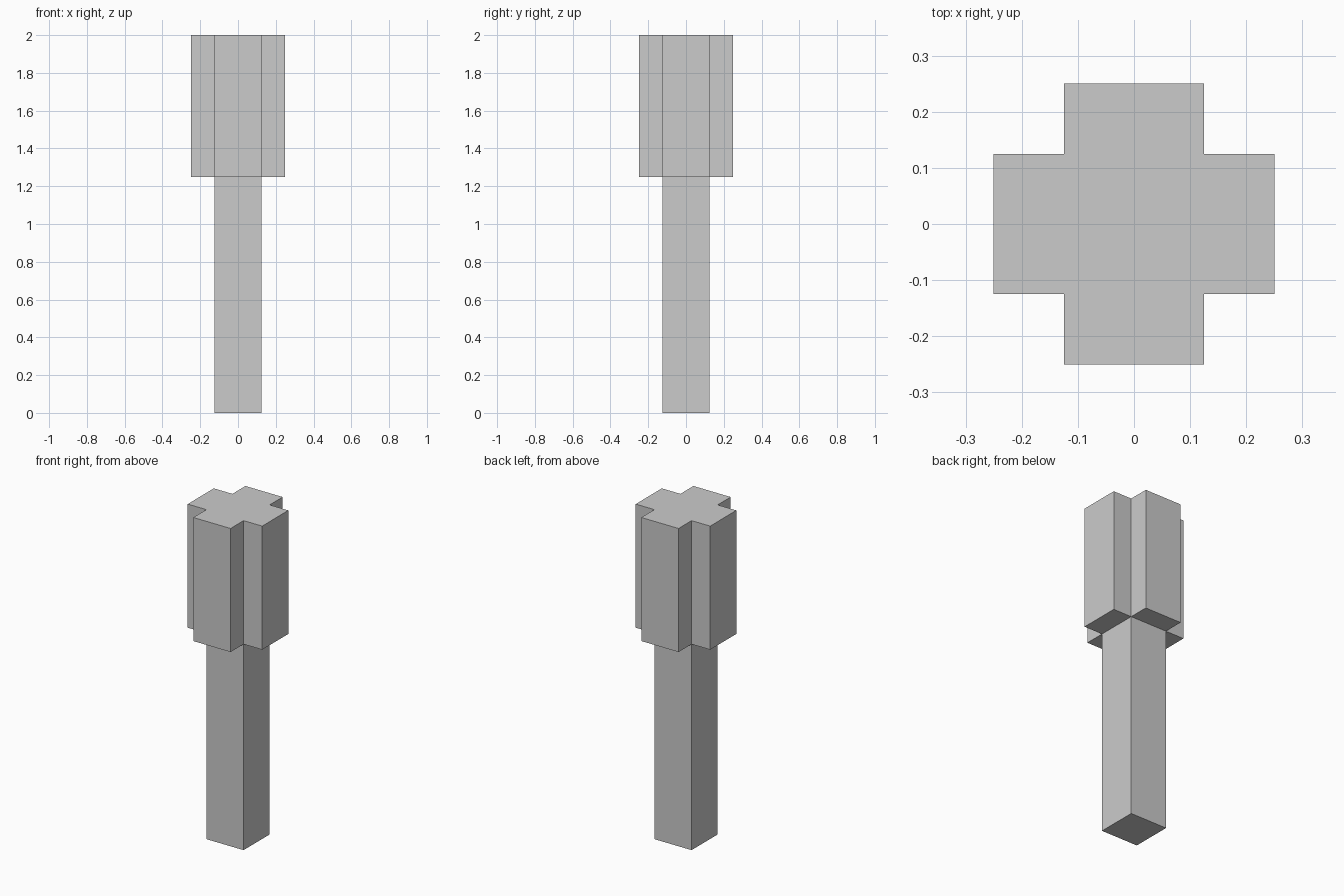
import bpy, bmesh

if "Cube" in bpy.data.objects:
    bpy.data.objects.remove(bpy.data.objects["Cube"])

INNER, OUTER = 0.125, 0.25   # half width of the stem, half span of the head
SPLIT, TOP = 1.25, 2.0       # height where the head starts and ends


def extrude_profile(name, points, z0, z1):
    """Extrude a flat outline upward into a closed prism."""
    bm = bmesh.new()
    base = bm.faces.new([bm.verts.new((x, y, z0)) for x, y in points])
    geom = bmesh.ops.extrude_face_region(bm, geom=[base], use_keep_orig=True)["geom"]
    verts = [g for g in geom if isinstance(g, bmesh.types.BMVert)]
    bmesh.ops.translate(bm, verts=verts, vec=(0, 0, z1 - z0))
    bmesh.ops.recalc_face_normals(bm, faces=bm.faces)
    mesh = bpy.data.meshes.new(name)
    bm.to_mesh(mesh)
    bm.free()
    obj = bpy.data.objects.new(name, mesh)
    bpy.context.collection.objects.link(obj)
    return obj


def turn_four(points):
    """Repeat outline points at each quarter turn."""
    outline = []
    for _ in range(4):
        outline += points
        points = [(-y, x) for x, y in points]
    return outline


# Square stem
extrude_profile("stem", turn_four([(INNER, INNER)]), 0, SPLIT)

# Plus-shaped head
extrude_profile("head", turn_four([(OUTER, -INNER), (OUTER, INNER), (INNER, INNER)]), SPLIT, TOP)
